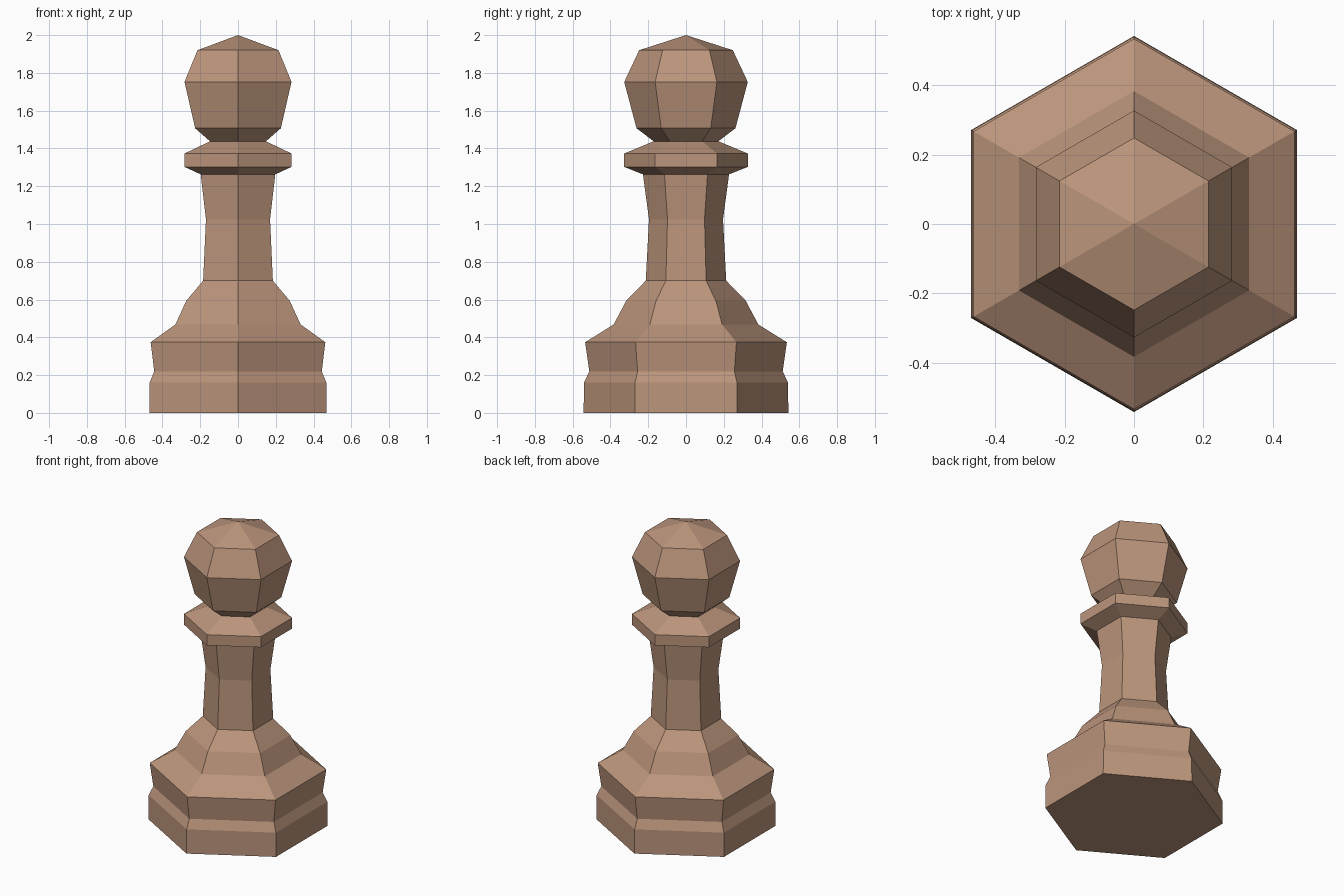
import bpy, bmesh, math

if "Cube" in bpy.data.objects:
    bpy.data.objects.remove(bpy.data.objects["Cube"])

wood = bpy.data.materials.new("brown_wood")
wood.diffuse_color = (0.50, 0.30, 0.20, 1)
wood.use_nodes = True
wood.node_tree.nodes["Principled BSDF"].inputs["Base Color"].default_value = wood.diffuse_color

SIDES = 6


def lathe(name, profile, cap_bottom=False, apex=None):
    """Six-sided flat-shaded turning from (radius, height) pairs, points on +-y."""
    bm = bmesh.new()
    rings = []
    for r, z in profile:
        rings.append([bm.verts.new((r * math.cos(a), r * math.sin(a), z))
                      for a in (math.pi / 2 + 2 * math.pi * i / SIDES for i in range(SIDES))])
    for lo, hi in zip(rings, rings[1:]):
        for i in range(SIDES):
            j = (i + 1) % SIDES
            bm.faces.new((lo[i], lo[j], hi[j], hi[i]))
    if cap_bottom:
        bm.faces.new(rings[0][::-1])
    if apex is not None:
        tip = bm.verts.new((0, 0, apex))
        for i in range(SIDES):
            bm.faces.new((rings[-1][i], rings[-1][(i + 1) % SIDES], tip))
    mesh = bpy.data.meshes.new(name)
    bm.to_mesh(mesh)
    bm.free()
    mesh.materials.append(wood)
    ob = bpy.data.objects.new(name, mesh)
    bpy.context.collection.objects.link(ob)
    return ob


# Stepped foot and sloping shoulder
lathe("base", [(0.542, 0), (0.540, 0.16), (0.512, 0.22), (0.534, 0.374),
               (0.383, 0.468), (0.316, 0.594), (0.213, 0.70)], cap_bottom=True)
# Waisted shaft
lathe("stem", [(0.213, 0.70), (0.196, 1.025), (0.228, 1.263)])
# Flared ring under the head
lathe("collar", [(0.228, 1.263), (0.327, 1.302), (0.327, 1.373), (0.171, 1.438)])
# Faceted ball with a low pointed top
lathe("head", [(0.171, 1.438), (0.262, 1.507), (0.327, 1.752), (0.248, 1.92)], apex=2.0)
